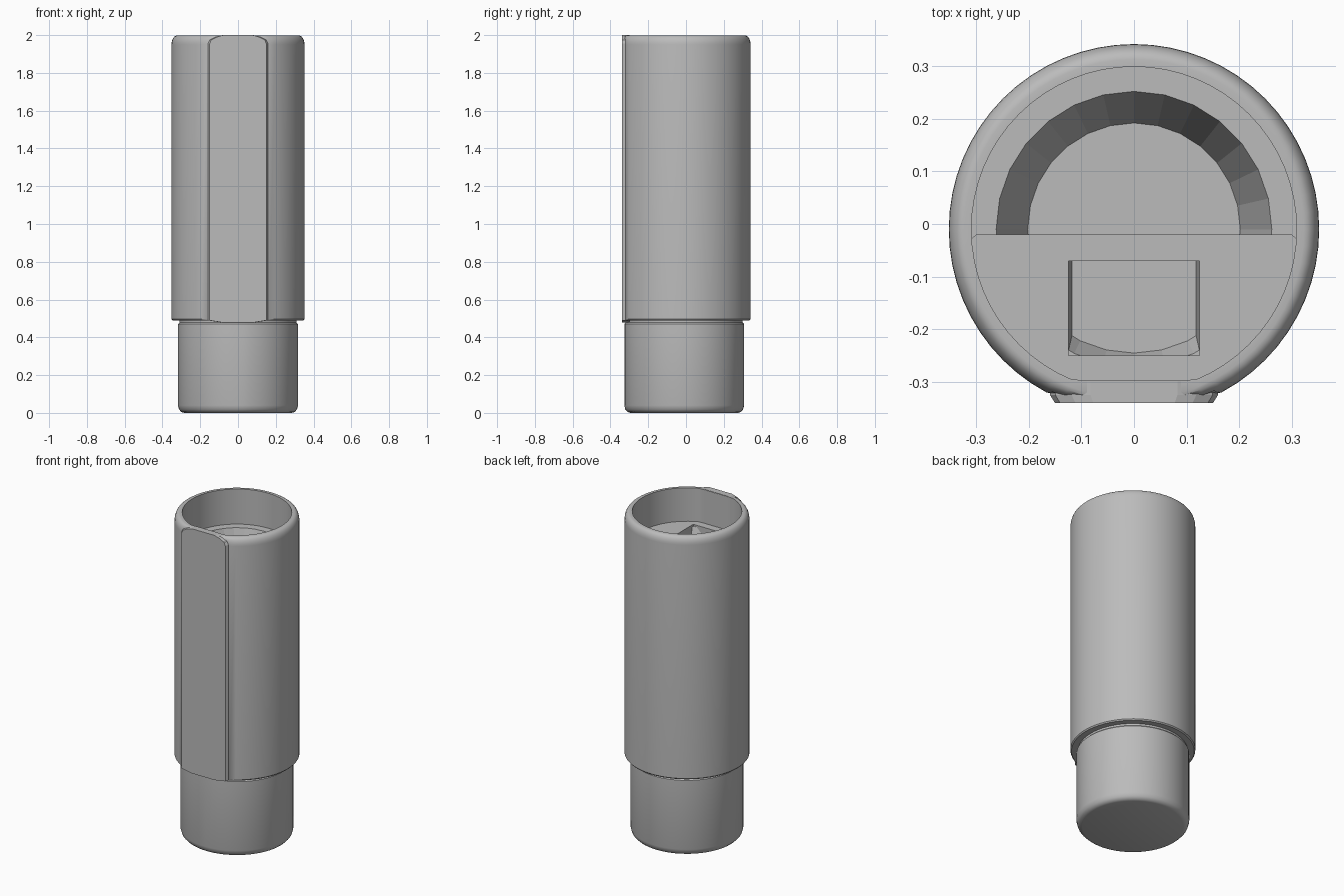
import bpy, bmesh, math

cube = bpy.data.objects.get("Cube")
if cube:
    bpy.data.objects.remove(cube, do_unlink=True)

grey = bpy.data.materials.new("plain_grey")
grey.use_nodes = True
grey.diffuse_color = (0.5, 0.5, 0.5, 1)
grey.node_tree.nodes["Principled BSDF"].inputs["Base Color"].default_value = (0.5, 0.5, 0.5, 1)

AXIS_Y = -0.01   # centre line of the round parts


def finish(name, bm, angle=None):
    bmesh.ops.remove_doubles(bm, verts=bm.verts, dist=0.0001)
    bmesh.ops.recalc_face_normals(bm, faces=bm.faces)
    mesh = bpy.data.meshes.new(name)
    bm.to_mesh(mesh)
    bm.free()
    mesh.materials.append(grey)
    ob = bpy.data.objects.new(name, mesh)
    bpy.context.collection.objects.link(ob)
    bpy.ops.object.select_all(action='DESELECT')
    ob.select_set(True)
    bpy.context.view_layer.objects.active = ob
    if angle:
        bpy.ops.object.shade_smooth_by_angle(angle=math.radians(angle))
    return ob


def loft(name, rings, cap_start=False, cap_end=False, angle=None):
    """Skin a list of closed rings that have equal point counts."""
    bm = bmesh.new()
    loops = [[bm.verts.new(p) for p in ring] for ring in rings]
    n = len(loops[0])
    for a, b in zip(loops, loops[1:]):
        for i in range(n):
            j = (i + 1) % n
            bm.faces.new((a[i], a[j], b[j], b[i]))
    if cap_start:
        bm.faces.new(loops[0])
    if cap_end:
        bm.faces.new(loops[-1])
    return finish(name, bm, angle)


def ring(r, z, front, n):
    """Circle with its front flattened at y = front."""
    pts = []
    for i in range(n):
        t = math.tau * i / n
        pts.append((r * math.cos(t), max(AXIS_Y + r * math.sin(t), front), z))
    return pts


# lower body with rounded foot
foot = [(0.285, 0), (0.30, 0.005), (0.312, 0.018), (0.318, 0.04),
        (0.318, 0.47), (0.31, 0.478), (0.31, 0.5)]
loft("lower_body", [ring(r, z, -0.326, 64) for r, z in foot], True, False, 40)

# outer sleeve: underside, wall, rounded shoulder, rim and open cavity
shoulder = [(0.323 + 0.029 * math.cos(a), 1.95 + 0.048 * math.sin(a))
            for a in (math.radians(15 * k) for k in range(7))]
wall = [(0.308, 0.49), (0.346, 0.49), (0.352, 0.497)] + shoulder
rings = [ring(r, z, -0.325, 64) for r, z in wall]
rings += [ring(0.309, z, -0.297, 64) for z in (1.998, 1.72)]
loft("sleeve", rings, angle=35)

# cavity floor with a tapered round recess
floor = [(0.311, 1.78), (0.262, 1.78), (0.202, 1.6)]
loft("cavity_floor", [ring(r, z, -0.299, 28) for r, z in floor], False, True)

# raised front half of the floor, with a rectangular socket
outline = [(-0.30, -0.02), (-0.309, -0.028)]
for k in range(25):
    t = math.pi + math.pi * (k + 0.5) / 25
    outline.append((0.311 * math.cos(t), max(AXIS_Y - 0.02 + 0.311 * math.sin(t), -0.299)))
outline += [(0.309, -0.028), (0.30, -0.02)]
slab = loft("floor_slab", [[(x, y, z) for x, y in outline] for z in (1.55, 1.79)], True, True)


def rect(w, z):
    return [(-w, -0.25, z), (w, -0.25, z), (w, -0.07, z), (-w, -0.07, z)]


cutter = loft("socket_cutter", [rect(0.118, 1.7), rect(0.128, 1.83)], True, True)
cutter.hide_render = True
bpy.context.view_layer.objects.active = slab
mod = slab.modifiers.new("socket", 'BOOLEAN')
mod.operation = 'DIFFERENCE'
mod.solver = 'EXACT'
mod.object = cutter
bpy.ops.object.modifier_apply(modifier=mod.name)
bpy.data.objects.remove(cutter, do_unlink=True)

# flat front plate with clipped corners and bevelled sides
half = [(0.08, 0.478), (0.155, 0.49), (0.155, 1.955), (0.145, 1.975), (0.115, 1.99), (0.08, 2.0)]
shape = half + [(-x, z) for x, z in reversed(half)]
sections = [(-0.299, 1.03), (-0.325, 1.03), (-0.34, 0.97)]
loft("front_plate", [[(x * s, y, z) for x, z in shape] for y, s in sections], True, True)
